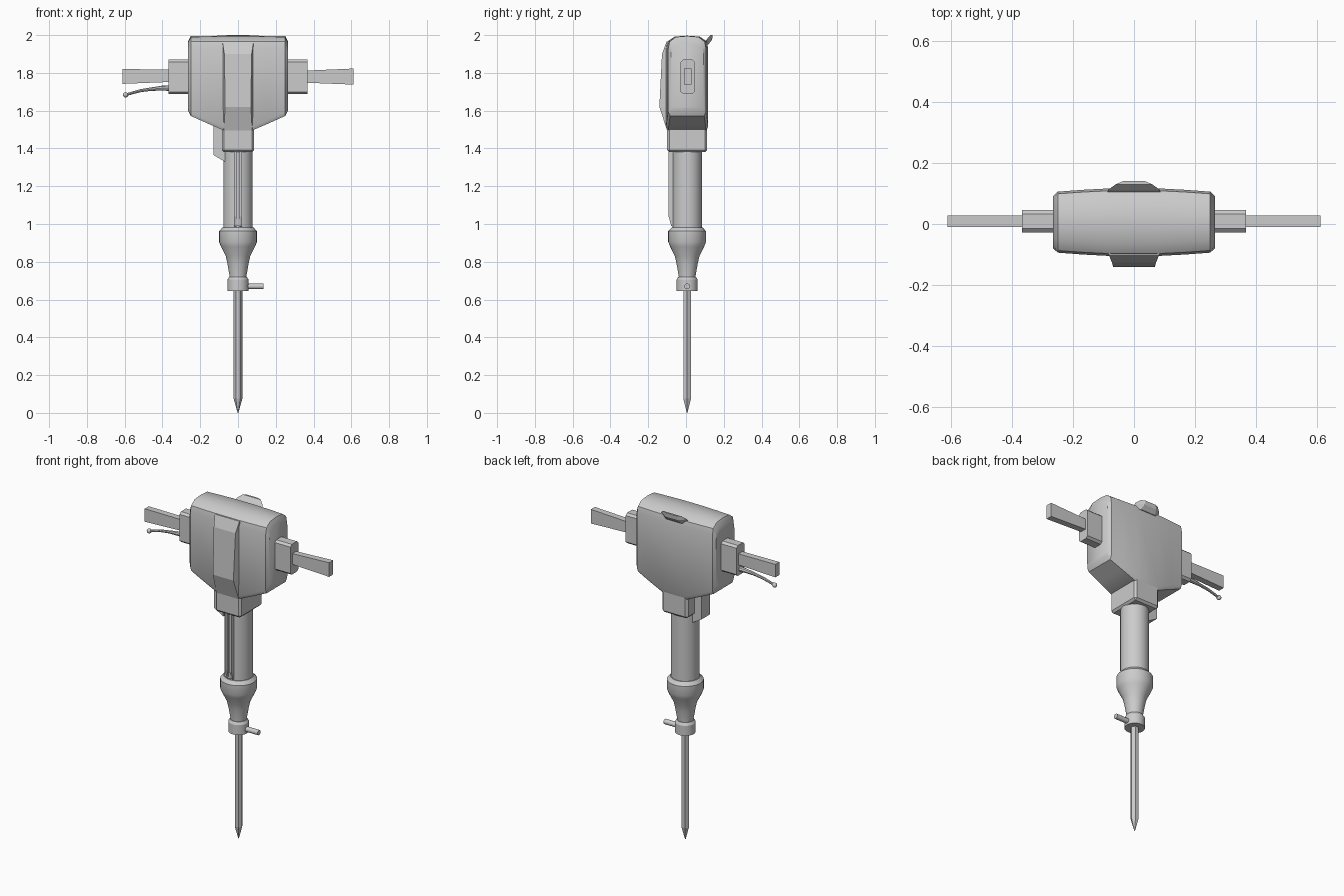
import bpy, bmesh, math
from mathutils import Matrix, Vector

if "Cube" in bpy.data.objects:
    bpy.data.objects.remove(bpy.data.objects["Cube"])

CY = 0.006  # depth of the tool axis


def finish(name, bm, smooth=None, bevel=0.0):
    bmesh.ops.recalc_face_normals(bm, faces=bm.faces)
    me = bpy.data.meshes.new(name)
    bm.to_mesh(me)
    bm.free()
    ob = bpy.data.objects.new(name, me)
    bpy.context.collection.objects.link(ob)
    if bevel:
        m = ob.modifiers.new("bevel", 'BEVEL')
        m.width, m.segments = bevel, 1
    if smooth:
        bpy.ops.object.select_all(action='DESELECT')
        ob.select_set(True)
        bpy.context.view_layer.objects.active = ob
        bpy.ops.object.shade_smooth_by_angle(angle=math.radians(smooth))
    return ob


def loft(name, rings, smooth=None, bevel=0.0):
    """Skin a list of equal-length point rings and cap both ends."""
    bm = bmesh.new()
    rows = [[bm.verts.new(p) for p in r] for r in rings]
    n = len(rows[0])
    for a, b in zip(rows, rows[1:]):
        for i in range(n):
            j = (i + 1) % n
            bm.faces.new((a[i], a[j], b[j], b[i]))
    bm.faces.new(rows[0])
    bm.faces.new(rows[-1])
    return finish(name, bm, smooth, bevel)


def box(name, x, y, z, bevel=0.0):
    return loft(name, [[(x[0], y[0], h), (x[1], y[0], h), (x[1], y[1], h), (x[0], y[1], h)] for h in z],
                bevel=bevel)


def turned(name, profile, sides, smooth=None):
    """Rings of (radius, height) around the tool axis."""
    def ring(r, z):
        return [(r * math.cos(2 * math.pi * i / sides), CY + r * math.sin(2 * math.pi * i / sides), z)
                for i in range(sides)]
    return loft(name, [ring(r, z) for r, z in profile], smooth)


# Motor housing: cross-sections along x, bulged in plan, tapering to the neck
def housing_ring(x, hd, zb, zt):
    half = [(0.9, zb), (1.0, zb + 0.02), (1.0, zt - 0.065), (0.93, zt - 0.03), (0.6, zt - 0.005)]
    pts = [(x, CY + hd * k, z) for k, z in half]
    return pts + [(x, CY, zt)] + [(x, CY - hd * k, z) for k, z in reversed(half)]


stations = [(0.265, 0.086, 1.60, 1.965), (0.25, 0.1, 1.572, 1.995), (0.17, 0.106, 1.536, 1.996),
            (0.075, 0.111, 1.495, 1.997)]
rings = [housing_ring(-x, *s) for x, *s in stations] + [housing_ring(x, *s) for x, *s in reversed(stations)]
loft("motor_housing", rings, smooth=35)

# Raised front spine and its sloping sides
spine = []
for z, y, w, wb in ((1.965, -0.103, 0.082, 0.085), (1.9, -0.127, 0.072, 0.085),
                    (1.62, -0.141, 0.068, 0.085), (1.495, -0.1, 0.075, 0.083)):
    spine.append([(-wb, -0.085, z), (-w, y, z), (w, y, z), (wb, -0.085, z)])
loft("front_spine", spine)

# Lip at the top of the back
loft("rear_lip", [[(-0.09, 0.09, 1.95), (-0.05, 0.118, 1.95), (0.05, 0.118, 1.95), (0.09, 0.09, 1.95)],
                  [(-0.085, 0.112, 1.98), (-0.04, 0.138, 1.975), (0.04, 0.138, 1.975), (0.085, 0.112, 1.98)],
                  [(-0.06, 0.13, 2.0), (-0.035, 0.141, 2.0), (0.035, 0.141, 2.0), (0.06, 0.13, 2.0)]])

# Neck and the side exhaust
box("neck", (-0.085, 0.085), (-0.1, 0.112), (1.38, 1.54), bevel=0.012)
loft("side_exhaust", [[(-0.13, y, 1.53), (-0.13, y, 1.365), (-0.07, y, 1.33), (-0.07, y, 1.53)]
                      for y in (-0.04, 0.04)])

# Barrel with a grooved front rail
turned("barrel", [(0.078, 0.97), (0.078, 1.4)], 32, 30)
for side in (-1, 1):
    x = sorted((side * 0.008, side * 0.021))
    loft("rail_strip", [[(a, -0.055, 1.39), (a, -0.092, 1.39), (a, -0.092, 1.04), (a, -0.078, 0.99),
                         (a, -0.055, 0.98)] for a in x])
box("rail_groove", (-0.01, 0.01), (-0.08, -0.05), (0.99, 1.39))

# Nose collar, latch ring and latch pin
turned("nose_collar", [(0.082, 0.982), (0.1, 0.962), (0.1, 0.905), (0.09, 0.88), (0.065, 0.83),
                       (0.056, 0.79), (0.043, 0.715), (0.043, 0.69)], 32, 25)
turned("latch_ring", [(0.047, 0.72), (0.056, 0.705), (0.056, 0.645)], 24, 30)
bm = bmesh.new()
bmesh.ops.create_cone(bm, cap_ends=True, segments=12, radius1=0.015, radius2=0.015, depth=0.1,
                      matrix=Matrix.Translation((0.085, CY, 0.67)) @ Matrix.Rotation(math.pi / 2, 4, 'Y'))
finish("latch_pin", bm, 40)

# Chisel
turned("chisel", [(0.002, 0.0), (0.023, 0.075), (0.023, 0.68)], 6)

# Handle mounts and grips on both sides
for side, label in ((-1, "left"), (1, "right")):
    outline = [(-0.024, 1.688), (0.024, 1.688), (0.037, 1.70), (0.037, 1.858),
               (0.024, 1.87), (-0.024, 1.87), (-0.037, 1.858), (-0.037, 1.70)]
    loft(label + "_handle_mount", [[(side * x, 0.009 + y, z) for y, z in outline] for x in (0.24, 0.368)])
    ends = ((0.36, 1.748, 1.812), (0.612, 1.738, 1.823)) if side > 0 else \
           ((0.36, 1.752, 1.818), (0.612, 1.742, 1.82))
    loft(label + "_grip", [[(side * x, y, z) for y, z in ((-0.01, b), (0.028, b), (0.028, t), (-0.01, t))]
                           for x, b, t in ends])

# Trigger lever under the left grip
path = [(-0.36, 1.72, 0.015), (-0.405, 1.719, 0.013), (-0.46, 1.714, 0.009), (-0.52, 1.705, 0.008),
        (-0.595, 1.684, 0.007)]
loft("trigger_lever", [[(x, 0.009 + r * math.cos(a * math.pi / 4), z + r * math.sin(a * math.pi / 4))
                        for a in range(8)] for x, z, r in path], 40)
bm = bmesh.new()
bmesh.ops.create_uvsphere(bm, u_segments=12, v_segments=8, radius=0.014,
                          matrix=Matrix.Translation((-0.595, 0.009, 1.684)))
finish("trigger_knob", bm, 60)
